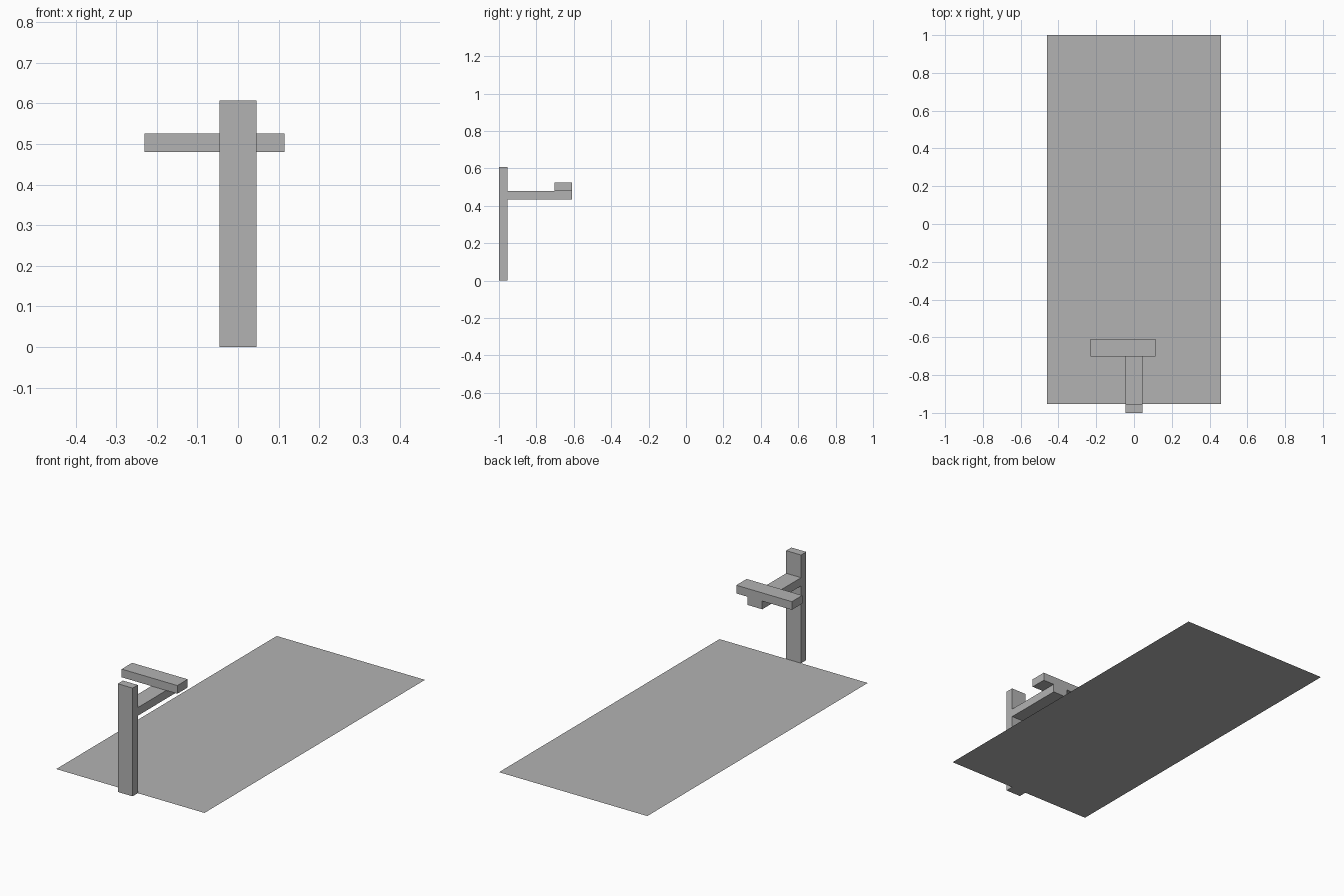
import bpy
import bmesh
from mathutils import Matrix, Vector

cube = bpy.data.objects.get("Cube")
if cube:
    bpy.data.objects.remove(cube, do_unlink=True)

# Single plain grey material
GREY = (0.45, 0.45, 0.45, 1)
grey = bpy.data.materials.new("plain grey")
grey.use_nodes = True
grey.diffuse_color = GREY
grey.node_tree.nodes["Principled BSDF"].inputs["Base Color"].default_value = GREY


def add_part(name, low, high):
    """Box between two corners; a flat sheet when it has no height."""
    low, high = Vector(low), Vector(high)
    size = high - low
    bm = bmesh.new()
    if size.z == 0:
        bmesh.ops.create_grid(bm, x_segments=1, y_segments=1, size=0.5)
    else:
        bmesh.ops.create_cube(bm, size=1)
    place = Matrix.Translation((low + high) / 2) @ Matrix.Diagonal((*size, 1))
    bmesh.ops.transform(bm, matrix=place, verts=bm.verts)
    mesh = bpy.data.meshes.new(name)
    bm.to_mesh(mesh)
    bm.free()
    mesh.materials.append(grey)
    obj = bpy.data.objects.new(name, mesh)
    bpy.context.collection.objects.link(obj)
    return obj


HALF = 0.046           # half the post and arm width
POST_BACK = -0.954     # where the post meets the arm and the ground
ARM_END = -0.61
ARM_TOP = 0.48

# Flat ground sheet
add_part("ground_sheet", (-0.46, POST_BACK, 0), (0.46, 1, 0))
# Upright post at the front edge
add_part("post", (-HALF, -1, 0), (HALF, POST_BACK, 0.607))
# Arm reaching back from the post
add_part("arm", (-HALF, POST_BACK, ARM_TOP - HALF), (HALF, ARM_END, ARM_TOP))
# Off-centre crossbar lying on the end of the arm
add_part("crossbar", (-0.23, ARM_END - 2 * HALF, ARM_TOP), (0.115, ARM_END, ARM_TOP + HALF))
